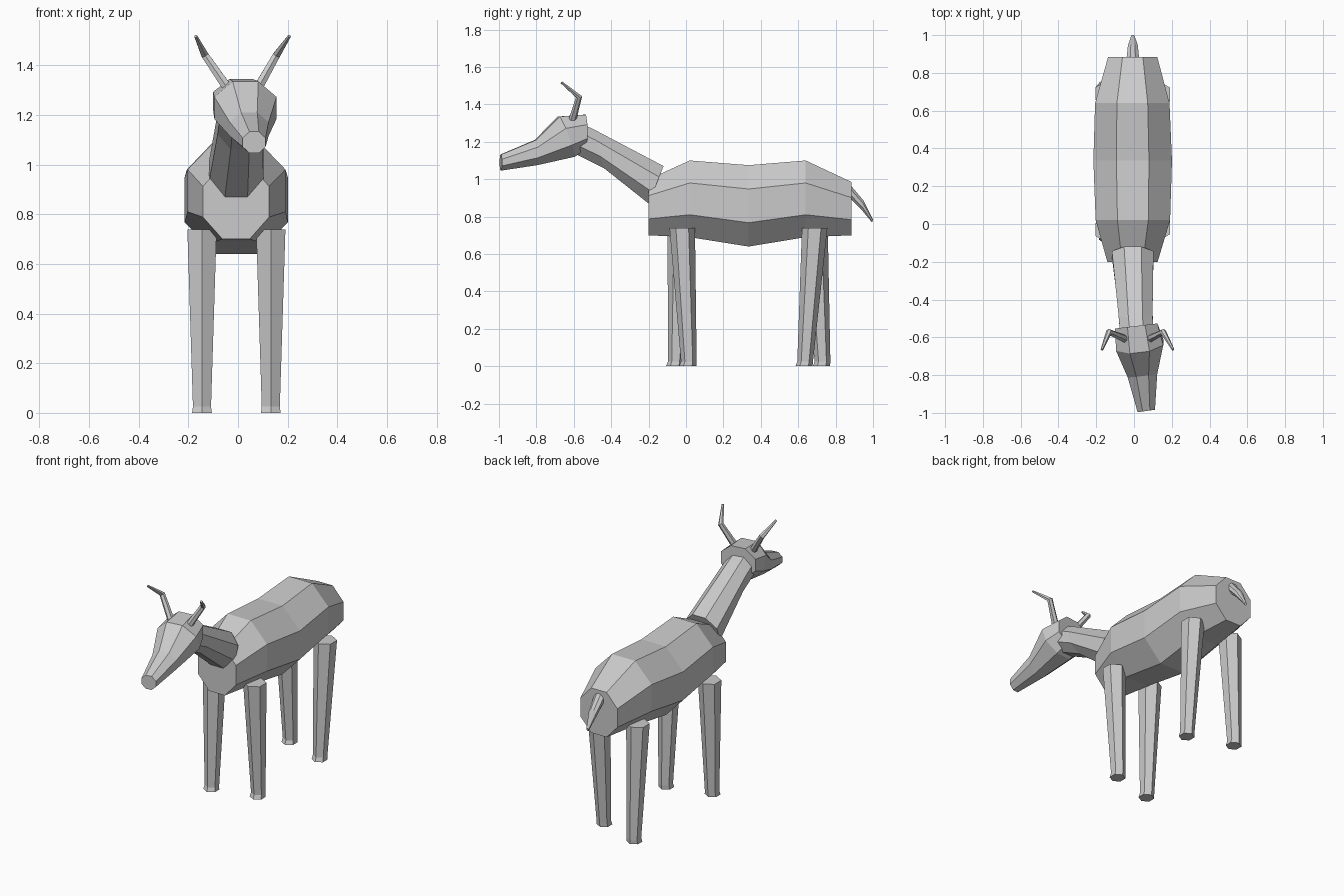
import bpy
import bmesh
from math import cos, sin, pi
from mathutils import Vector

cube = bpy.data.objects.get("Cube")
if cube:
    bpy.data.objects.remove(cube)

grey = bpy.data.materials.new("light grey")
grey.use_nodes = True
grey.diffuse_color = (0.6, 0.6, 0.6, 1)
grey.node_tree.nodes["Principled BSDF"].inputs["Base Color"].default_value = grey.diffuse_color


def loft(name, rings):
    """Skin a list of equal-length rings into a closed flat-shaded part."""
    bm = bmesh.new()
    loops = [[bm.verts.new(p) for p in ring] for ring in rings]
    n = len(loops[0])
    for a, b in zip(loops, loops[1:]):
        for i in range(n):
            j = (i + 1) % n
            bm.faces.new((a[i], a[j], b[j], b[i]))
    bm.faces.new(loops[0])
    bm.faces.new(loops[-1])
    bmesh.ops.recalc_face_normals(bm, faces=bm.faces)
    mesh = bpy.data.meshes.new(name)
    bm.to_mesh(mesh)
    bm.free()
    mesh.materials.append(grey)
    obj = bpy.data.objects.new(name, mesh)
    bpy.context.collection.objects.link(obj)
    return obj


def octagon(cx, half_width, top, bottom, yaw=0):
    """Flat-topped octagon spanning two (y, z) points on the centre line."""
    top, bottom = Vector((0, *top)), Vector((0, *bottom))
    mid, half = (top + bottom) / 2, (top - bottom) / 2
    points = []
    for i in range(8):
        a = pi / 8 + i * pi / 4
        dx = half_width * cos(a) / cos(pi / 8)
        points.append(mid + half * sin(a) / cos(pi / 8) + Vector((cx + dx, yaw * dx, 0)))
    return points


def hexagon(centre, radius, direction=(0, 0, 1)):
    """Hexagon across a direction, with corners pointing fore and aft."""
    d = Vector(direction).normalized()
    side = Vector((0, 1, 0)).cross(d).normalized()
    fore = d.cross(side)
    return [Vector(centre) + radius * (cos(i * pi / 3) * fore + sin(i * pi / 3) * side)
            for i in range(6)]


# Body: (y, centre x, half width, top z, bottom z)
loft("body", [octagon(cx, w, (y, t), (y, b)) for y, cx, w, t, b in (
    (-0.2, -0.008, 0.133, 1.0, 0.70),
    (0.02, -0.006, 0.197, 1.10, 0.69),
    (0.335, -0.007, 0.208, 1.075, 0.64),
    (0.64, -0.009, 0.197, 1.10, 0.69),
    (0.885, -0.007, 0.13, 0.985, 0.70))])

# Neck
loft("neck", [
    octagon(-0.007, 0.11, (-0.12, 1.07), (-0.2, 0.87)),
    octagon(0.008, 0.09, (-0.5, 1.27), (-0.44, 1.06)),
    octagon(0.015, 0.088, (-0.57, 1.3), (-0.6, 1.14))])

# Head, turned slightly to one side
loft("head", [
    octagon(0.012, 0.112, (-0.54, 1.345), (-0.54, 1.165), 0.12),
    octagon(0.03, 0.125, (-0.68, 1.335), (-0.6, 1.12), 0.12),
    octagon(0.045, 0.078, (-0.805, 1.21), (-0.8, 1.075), 0.12),
    octagon(0.065, 0.046, (-0.99, 1.132), (-0.99, 1.046), 0.14)])

# Tail
loft("tail", [
    octagon(-0.006, 0.034, (0.87, 0.98), (0.87, 0.905)),
    octagon(-0.006, 0.026, (0.95, 0.885), (0.94, 0.835)),
    octagon(-0.006, 0.008, (1.0, 0.785), (0.995, 0.768))])

# Legs: (name, x, top y, foot y)
for name, x, top_y, foot_y in (
        ("front_left_leg", 0.132, -0.02, 0.015),
        ("front_right_leg", -0.145, -0.03, -0.055),
        ("back_left_leg", 0.132, 0.688, 0.637),
        ("back_right_leg", -0.145, 0.69, 0.73)):
    loft(name, [
        hexagon((x, top_y, 0.738), 0.068),
        hexagon((x, foot_y, 0.025), 0.042),
        hexagon((x, foot_y - 0.006, 0), 0.046)])

# Horns: bent, tapering, one leaning further than the other
for name, s, base, bend, tip in (
        ("left_horn", 1, 0.07, 0.155, 0.207),
        ("right_horn", -1, 0.03, 0.133, 0.17)):
    loft(name, [
        hexagon((s * base, -0.615, 1.29), 0.022, (s * 0.6, 0.2, 0.8)),
        hexagon((s * bend, -0.572, 1.44), 0.017, (s * 0.5, -0.2, 0.8)),
        hexagon((s * tip, -0.665, 1.517), 0.007, (s * 0.4, -0.7, 0.6))])
